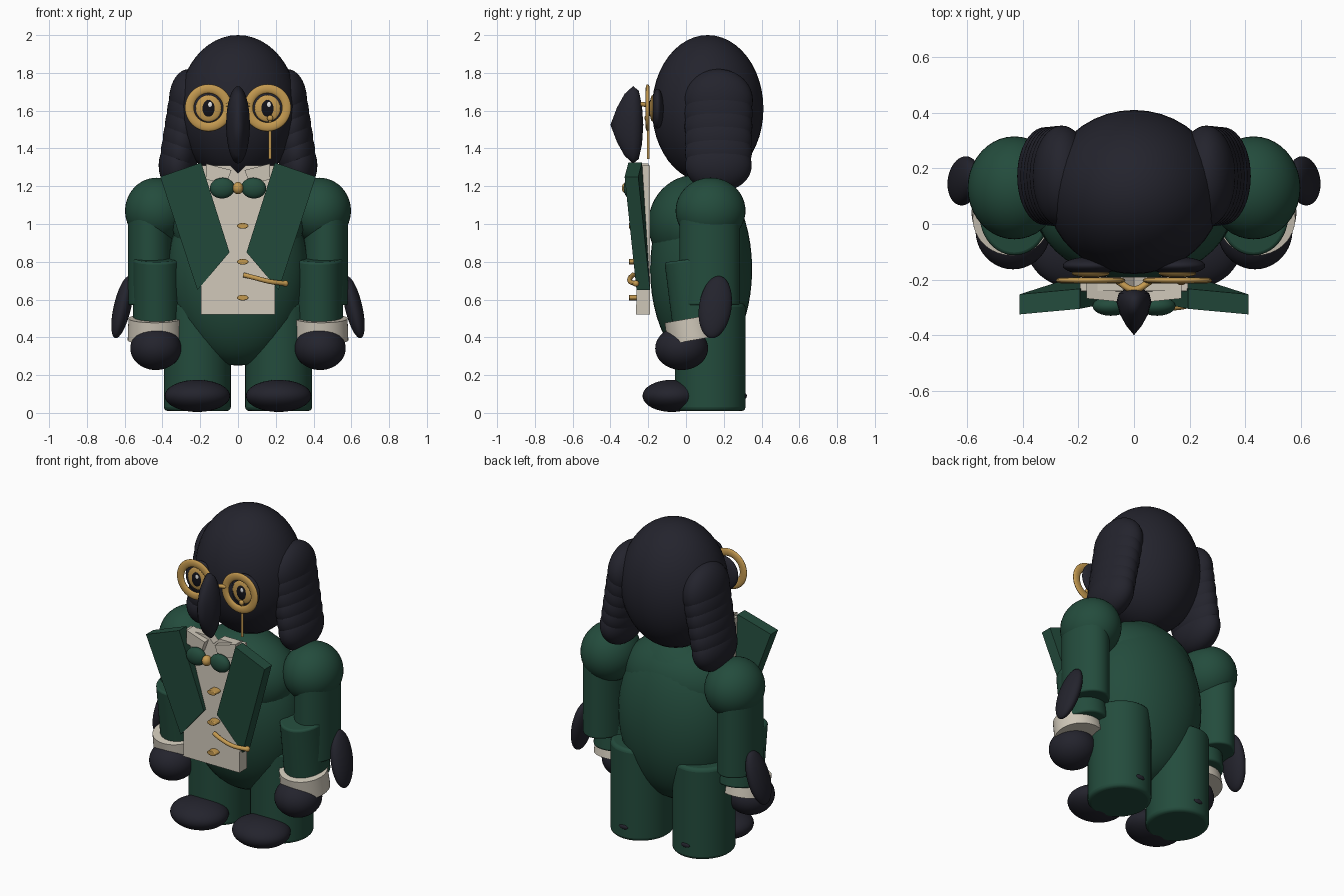
import bpy, bmesh, math
from mathutils import Vector

cube = bpy.data.objects.get("Cube")
if cube:
    bpy.data.objects.remove(cube, do_unlink=True)


def material(name, rgb):
    m = bpy.data.materials.new(name)
    m.use_nodes = True
    color = (*rgb, 1)
    m.diffuse_color = color
    bsdf = next(n for n in m.node_tree.nodes if n.type == "BSDF_PRINCIPLED")
    bsdf.inputs["Base Color"].default_value = color
    bsdf.inputs["Roughness"].default_value = 0.7
    return m


NAVY = material("dark_navy", (0.017, 0.017, 0.026))
GREEN = material("deep_green", (0.017, 0.072, 0.046))
CREAM = material("cream", (0.62, 0.57, 0.48))
GOLD = material("gold", (0.55, 0.32, 0.08))
BLACK = material("black", (0.006, 0.006, 0.01))
WHITE = material("white", (0.8, 0.8, 0.8))


def finish(name, mat, smooth=True):
    o = bpy.context.object
    o.name = name
    o.data.materials.append(mat)
    if smooth:
        bpy.ops.object.shade_smooth_by_angle(angle=math.radians(35))
    return o


def ball(name, loc, size, mat, rot=(0, 0, 0)):
    bpy.ops.mesh.primitive_uv_sphere_add(segments=40, ring_count=24, location=loc, rotation=rot)
    bpy.context.object.scale = size
    return finish(name, mat)


def tube(name, a, b, rx, ry, mat, flare=1.0, bevel=0.0):
    """Elliptical cylinder from a down to b; flare widens the end at b."""
    a, b = Vector(a), Vector(b)
    axis = a - b
    bpy.ops.mesh.primitive_cone_add(vertices=48, radius1=flare, radius2=1, depth=1,
                                    location=(a + b) / 2)
    o = bpy.context.object
    o.rotation_euler = Vector((0, 0, 1)).rotation_difference(axis).to_euler()
    o.scale = (rx, ry, axis.length)
    bpy.ops.object.transform_apply(location=False, rotation=False, scale=True)
    finish(name, mat)
    if bevel:
        mod = o.modifiers.new("soft_rim", "BEVEL")
        mod.width = bevel
        mod.segments = 3
        mod.limit_method = "ANGLE"
    return o


def slab(name, front, back, mat):
    """Closed solid between two matching outlines."""
    bm = bmesh.new()
    f = [bm.verts.new(p) for p in front]
    k = [bm.verts.new(p) for p in back]
    bm.faces.new(f)
    bm.faces.new(k[::-1])
    for i in range(len(f)):
        j = (i + 1) % len(f)
        bm.faces.new((f[j], f[i], k[i], k[j]))
    bmesh.ops.recalc_face_normals(bm, faces=bm.faces)
    me = bpy.data.meshes.new(name)
    bm.to_mesh(me)
    bm.free()
    me.materials.append(mat)
    o = bpy.data.objects.new(name, me)
    bpy.context.collection.objects.link(o)
    return o


def wire(name, points, radius, mat):
    cu = bpy.data.curves.new(name, "CURVE")
    cu.dimensions = "3D"
    cu.bevel_depth = radius
    cu.bevel_resolution = 3
    cu.use_fill_caps = True
    sp = cu.splines.new("BEZIER")
    sp.bezier_points.add(len(points) - 1)
    for bp, p in zip(sp.bezier_points, points):
        bp.co = p
        bp.handle_left_type = bp.handle_right_type = "AUTO"
    cu.materials.append(mat)
    o = bpy.data.objects.new(name, cu)
    bpy.context.collection.objects.link(o)
    return o


# Head and torso
ball("head", (0, 0.115, 1.61), (0.315, 0.295, 0.39), NAVY)
ball("belly", (0, 0.08, 0.76), (0.37, 0.27, 0.51), GREEN)
ball("chest", (0, 0.05, 1.0), (0.35, 0.25, 0.26), GREEN)

# Beak: a turned profile stretched tall
profile = [(0, -0.4), (0.45, -0.365), (0.8, -0.325), (1, -0.28),
           (0.88, -0.25), (0.5, -0.233), (0, -0.226)]
bm = bmesh.new()
verts = [bm.verts.new((0.063 * r, y, 1.525 + 0.205 * r)) for r, y in profile]
for v in verts:
    v.co.x = 0
edges = [bm.edges.new(pair) for pair in zip(verts, verts[1:])]
bmesh.ops.scale(bm, vec=(1, 1, 1 / 0.205), verts=verts)
offset = Vector((0, 0, 1.525 / 0.205))
bmesh.ops.translate(bm, vec=-offset, verts=verts)
bmesh.ops.spin(bm, geom=verts + edges, cent=(0, 0, 0), axis=(0, 1, 0),
               angle=math.tau, steps=32)
bmesh.ops.remove_doubles(bm, verts=bm.verts, dist=0.0005)
bmesh.ops.scale(bm, vec=(0.063, 1, 0.205), verts=bm.verts)
bmesh.ops.translate(bm, vec=(0, 0, 1.525), verts=bm.verts)
bmesh.ops.recalc_face_normals(bm, faces=bm.faces)
for f in bm.faces:
    f.smooth = True
mesh = bpy.data.meshes.new("beak")
bm.to_mesh(mesh)
bm.free()
mesh.materials.append(NAVY)
bpy.context.collection.objects.link(bpy.data.objects.new("beak", mesh))

for side, s in (("left", 1), ("right", -1)):
    # Layered side curls
    for i in range(6):
        t = i / 5
        ball(f"{side}_curl_{i + 1}", (s * (0.26 + 0.06 * t), 0.172, 1.655 - 0.345 * t),
             (0.105 - 0.005 * t, 0.182 - 0.006 * t, 0.165 - 0.025 * t), NAVY)

    # Eye with its round eyeglass
    x = s * 0.156
    ball(f"{side}_eye_patch", (x, -0.15, 1.61), (0.1, 0.032, 0.105), NAVY)
    ball(f"{side}_iris", (x, -0.178, 1.612), (0.068, 0.014, 0.07), GOLD)
    ball(f"{side}_pupil", (x, -0.187, 1.612), (0.034, 0.01, 0.045), BLACK)
    ball(f"{side}_eye_glint", (x + 0.008, -0.196, 1.632), (0.011, 0.004, 0.014), WHITE)
    bpy.ops.mesh.primitive_torus_add(major_segments=56, minor_segments=14, major_radius=0.101,
                                     minor_radius=0.024, location=(x, -0.203, 1.615),
                                     rotation=(math.pi / 2, 0, 0))
    bpy.context.object.scale.z = 0.45
    finish(f"{side}_eyeglass_rim", GOLD)

    # Arm, cuff, hand and wing tip
    ball(f"{side}_shoulder", (s * 0.43, 0.13, 1.07), (0.168, 0.185, 0.175), GREEN)
    tube(f"{side}_upper_sleeve", (s * 0.465, 0.125, 1.08), (s * 0.465, 0.125, 0.57),
         0.118, 0.16, GREEN, bevel=0.01)
    tube(f"{side}_lower_sleeve", (s * 0.43, 0.03, 0.815), (s * 0.43, 0.075, 0.46),
         0.125, 0.145, GREEN, bevel=0.012)
    tube(f"{side}_cuff", (s * 0.44, 0.02, 0.5), (s * 0.44, 0.04, 0.385),
         0.14, 0.135, CREAM, flare=1.03)
    ball(f"{side}_hand", (s * 0.435, -0.023, 0.342), (0.135, 0.14, 0.115), NAVY)
    ball(f"{side}_wing_tip", (s * 0.612, 0.155, 0.56), (0.046, 0.086, 0.17), NAVY,
         (math.radians(-8), math.radians(-13) * s, 0))

    # Leg and foot
    tube(f"{side}_leg", (s * 0.215, 0.128, 0.58), (s * 0.215, 0.128, 0.01),
         0.177, 0.187, GREEN, bevel=0.02)
    ball(f"{side}_foot", (s * 0.215, -0.075, 0.09), (0.173, 0.155, 0.085), NAVY)
    ball(f"{side}_heel_spur", (s * 0.215, 0.312, 0.09), (0.03, 0.01, 0.014), NAVY)

    # Jacket lapel leaning forward at the top
    outline = [(0.412, -0.325, 1.25), (0.195, -0.305, 1.325),
               (0.045, -0.275, 0.85), (0.215, -0.262, 0.65)]
    front = [(s * px, py, pz) for px, py, pz in outline]
    slab(f"{side}_lapel", front, [(a, b + 0.072, c) for a, b, c in front], GREEN)

    # Shirt collar wing
    outline = [(0.17, 1.32), (0.035, 1.285), (0.06, 1.215), (0.17, 1.235)]
    slab(f"{side}_collar_wing", [(s * a, -0.285 + 0.1 * a, c) for a, c in outline],
         [(s * a, -0.215 + 0.1 * a, c) for a, c in outline], CREAM)
    ball(f"{side}_bow_loop", (s * 0.083, -0.295, 1.19), (0.066, 0.035, 0.055), GREEN,
         (0, math.radians(5) * s, 0))

# Shirt front, slimmer at the top
shirt = [(-0.195, 0.52), (0.195, 0.52), (0.195, 1.31), (0.04, 1.31),
         (0, 1.27), (-0.04, 1.31), (-0.195, 1.31)]
slab("shirt_front", [(x, -0.265 + 0.03 * (z - 0.52), z) for x, z in shirt],
     [(x, -0.19, z) for x, z in shirt], CREAM)
ball("bow_knot", (0, -0.31, 1.19), (0.028, 0.03, 0.032), GOLD)

# Gold trim
for i in range(3):
    z = 0.99 - 0.19 * i
    tube(f"button_{i + 1}", (0.025, -0.24, z), (0.025, -0.302, z), 0.03, 0.015, GOLD, bevel=0.004)
wire("watch_chain", [(0.03, -0.28, 0.73), (0.09, -0.295, 0.715), (0.17, -0.295, 0.695),
                     (0.25, -0.27, 0.685)], 0.013, GOLD)
ball("chain_end", (0.25, -0.265, 0.685), (0.017, 0.017, 0.017), GOLD)
wire("eyeglass_bridge", [(-0.06, -0.205, 1.63), (0, -0.235, 1.635), (0.06, -0.205, 1.63)],
     0.012, GOLD)
wire("eyeglass_cord", [(0.17, -0.2, 1.56), (0.17, -0.2, 1.345)], 0.008, GOLD)
ball("cord_bead", (0.17, -0.208, 1.56), (0.016, 0.012, 0.016), GOLD)
